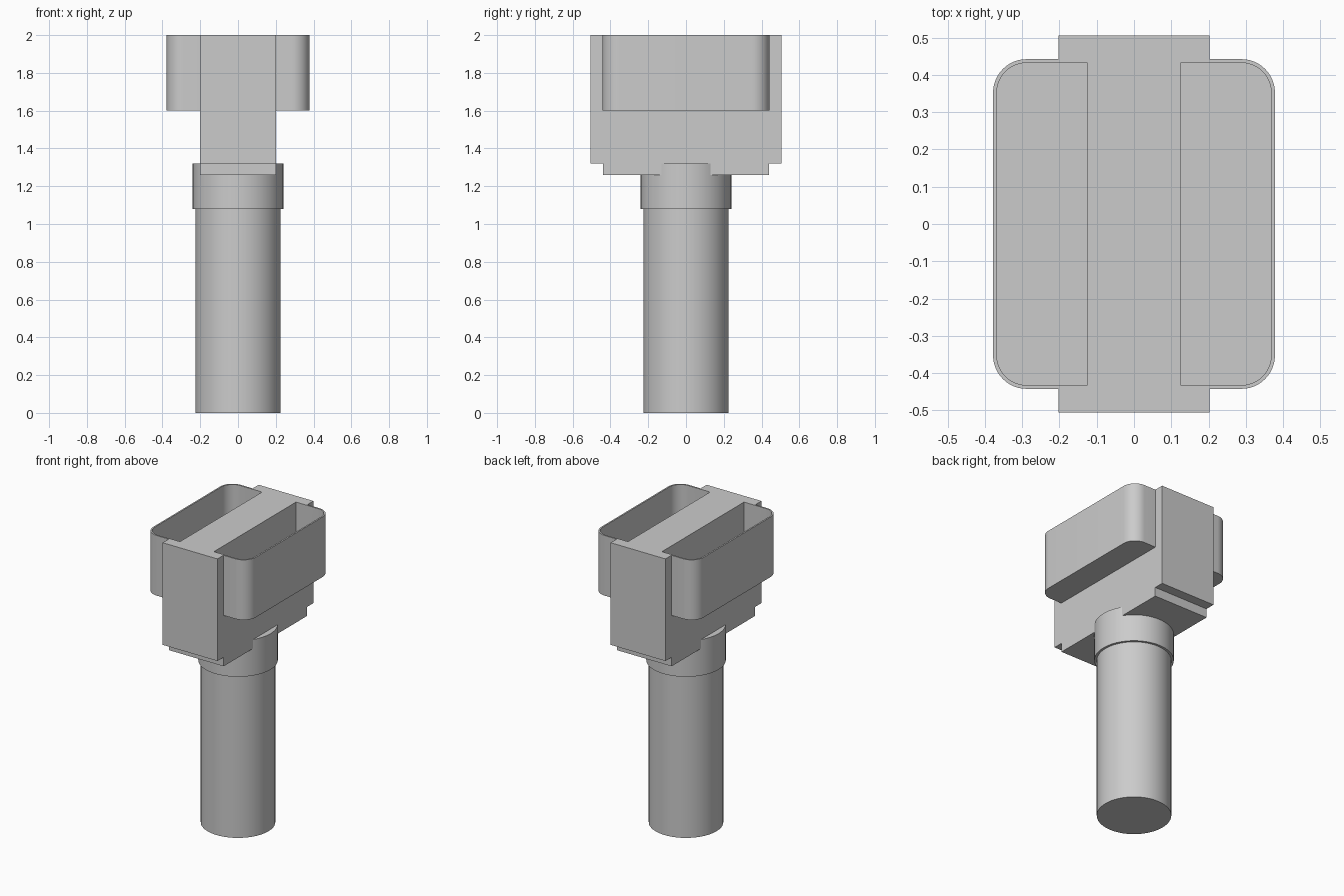
import bpy, bmesh
from math import sin, cos, pi
from mathutils import Vector

cube = bpy.data.objects.get("Cube")
if cube:
    bpy.data.objects.remove(cube, do_unlink=True)

grey = bpy.data.materials.new("plain grey")
grey.use_nodes = True
GREY = (0.6, 0.6, 0.6, 1)
grey.diffuse_color = GREY
grey.node_tree.nodes["Principled BSDF"].inputs["Base Color"].default_value = GREY


def extrude(name, points, offset):
    """Solid made by pushing a flat outline along an offset."""
    bm = bmesh.new()
    face = bm.faces.new([bm.verts.new(p) for p in points])
    out = bmesh.ops.extrude_face_region(bm, geom=[face])
    moved = [v for v in out["geom"] if isinstance(v, bmesh.types.BMVert)]
    bmesh.ops.translate(bm, verts=moved, vec=Vector(offset))
    bmesh.ops.recalc_face_normals(bm, faces=bm.faces)
    mesh = bpy.data.meshes.new(name)
    bm.to_mesh(mesh)
    bm.free()
    mesh.materials.append(grey)
    obj = bpy.data.objects.new(name, mesh)
    bpy.context.collection.objects.link(obj)
    return obj


def arc(cx, cy, radius, start, sweep, z, steps):
    angles = [start + sweep * i / steps for i in range(steps + 1)]
    return [(cx + radius * cos(a), cy + radius * sin(a), z) for a in angles]


def cylinder(name, radius, bottom, top):
    ring = arc(0, 0, radius, 0, 2 * pi, bottom, 64)[:-1]
    return extrude(name, ring, (0, 0, top - bottom))


def half_tray(name, side, inner_x, outer_x, half_y, radius, bottom, top):
    """Box on one side with its two outer corners rounded."""
    cx, cy = outer_x - radius, half_y - radius
    pts = [(inner_x, -half_y, bottom)]
    pts += arc(cx, -cy, radius, -pi / 2, pi / 2, bottom, 12)
    pts += arc(cx, cy, radius, 0, pi / 2, bottom, 12)
    pts += [(inner_x, half_y, bottom)]
    return extrude(name, [(side * x, y, z) for x, y, z in pts], (0, 0, top - bottom))


def combine(target, tool, operation):
    mod = target.modifiers.new(operation.lower(), "BOOLEAN")
    mod.operation, mod.object, mod.solver = operation, tool, "EXACT"
    bpy.context.view_layer.objects.active = target
    bpy.ops.object.modifier_apply(modifier=mod.name)
    bpy.data.objects.remove(tool, do_unlink=True)


# Stem and collar
stem = cylinder("stem", 0.225, 0, 1.08)
collar = cylinder("collar", 0.24, 1.08, 1.32)

# Head block with a stepped underside
half = [(0.44, 1.26), (0.44, 1.32), (0.505, 1.32), (0.505, 2)]
profile = half + [(-y, z) for y, z in reversed(half)]
head = extrude("head_block", [(-0.202, y, z) for y, z in profile], (0.404, 0, 0))

# Side trays, each joined on and then hollowed from above
for side in (-1, 1):
    combine(head, half_tray("tray", side, 0.15, 0.378, 0.442, 0.09, 1.6, 2), "UNION")
for side in (-1, 1):
    combine(head, half_tray("pocket", side, 0.125, 0.368, 0.432, 0.08, 1.61, 2.1), "DIFFERENCE")

# Smooth the round surfaces, keep the edges sharp
bpy.ops.object.select_all(action="DESELECT")
for obj in (stem, collar, head):
    obj.select_set(True)
bpy.context.view_layer.objects.active = head
bpy.ops.object.shade_smooth_by_angle(angle=pi / 6)
